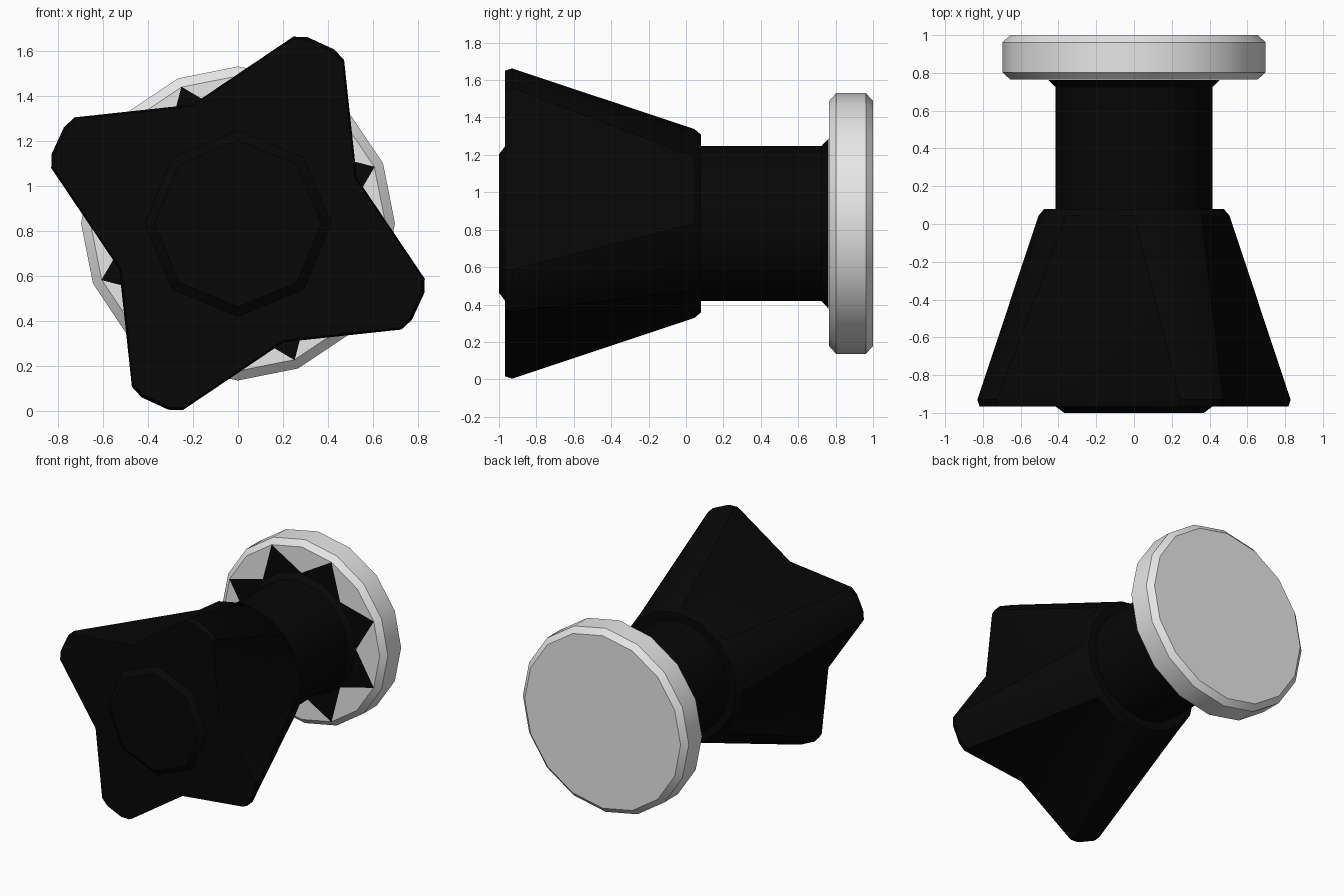
import bpy, bmesh
from math import sin, cos, radians, pi

cube = bpy.data.objects.get("Cube")
if cube:
    bpy.data.objects.remove(cube, do_unlink=True)

AXIS_Z = 0.833


def material(name, value):
    mat = bpy.data.materials.new(name)
    mat.use_nodes = True
    colour = (value, value, value, 1)
    mat.diffuse_color = colour
    mat.node_tree.nodes["Principled BSDF"].inputs["Base Color"].default_value = colour
    return mat


def circle(sides):
    return [(1, 2 * pi * i / sides) for i in range(sides)]


def four_fold(points):
    """Repeat (radius, degrees) points in each quarter turn."""
    return [(r, radians(a + 90 * k)) for k in range(4) for r, a in points]


def loft(name, rings, mat):
    """Skin a list of (outline, scale, y) rings along the y axis and cap both ends."""
    bm = bmesh.new()
    loops = [[bm.verts.new((r * s * cos(a), y, AXIS_Z + r * s * sin(a)))
              for r, a in outline] for outline, s, y in rings]
    for lo, hi in zip(loops, loops[1:]):
        n = len(lo)
        for i in range(n):
            j = (i + 1) % n
            bm.faces.new((lo[i], lo[j], hi[j], hi[i]))
    bm.faces.new(loops[0])
    bm.faces.new(loops[-1])
    bmesh.ops.recalc_face_normals(bm, faces=bm.faces)
    mesh = bpy.data.meshes.new(name)
    bm.to_mesh(mesh)
    bm.free()
    mesh.materials.append(mat)
    obj = bpy.data.objects.new(name, mesh)
    bpy.context.collection.objects.link(obj)
    bpy.ops.object.select_all(action="DESELECT")
    obj.select_set(True)
    bpy.context.view_layer.objects.active = obj
    bpy.ops.object.shade_smooth_by_angle(angle=radians(30))
    return obj


black = material("black", 0.002)
light_grey = material("light grey", 0.8)

# Grip: a four-armed cross at the front blending into a round back
cross = four_fold([(0.565, 21), (0.865, 57), (0.883, 61), (0.883, 69.5), (0.865, 73.5)])
round_back = four_fold([(1, 22.5), (1, 45), (1, 61), (1, 74), (1, 90)])
loft("grip", [(cross, 0.985, -0.967), (cross, 1, -0.93),
              (round_back, 0.505, 0.045), (round_back, 0.475, 0.08)], black)

# Raised octagonal cap on the front of the grip
octagon = circle(8)
loft("front_cap", [(octagon, 0.37, -1), (octagon, 0.42, -0.962)], black)

# Round neck, flaring into a flat pointed collar against the base
round_16 = circle(16)
star = [(0.657 if i % 2 else 0.459, a) for i, (r, a) in enumerate(round_16)]
loft("neck", [(round_16, 0.415, 0.08), (round_16, 0.415, 0.725),
              (round_16, 0.455, 0.762), (star, 1, 0.762)], black)

# Base disc with chamfered rims
loft("base_disc", [(round_16, 0.655, 0.765), (round_16, 0.697, 0.803),
                   (round_16, 0.697, 0.962), (round_16, 0.655, 1)], light_grey)
